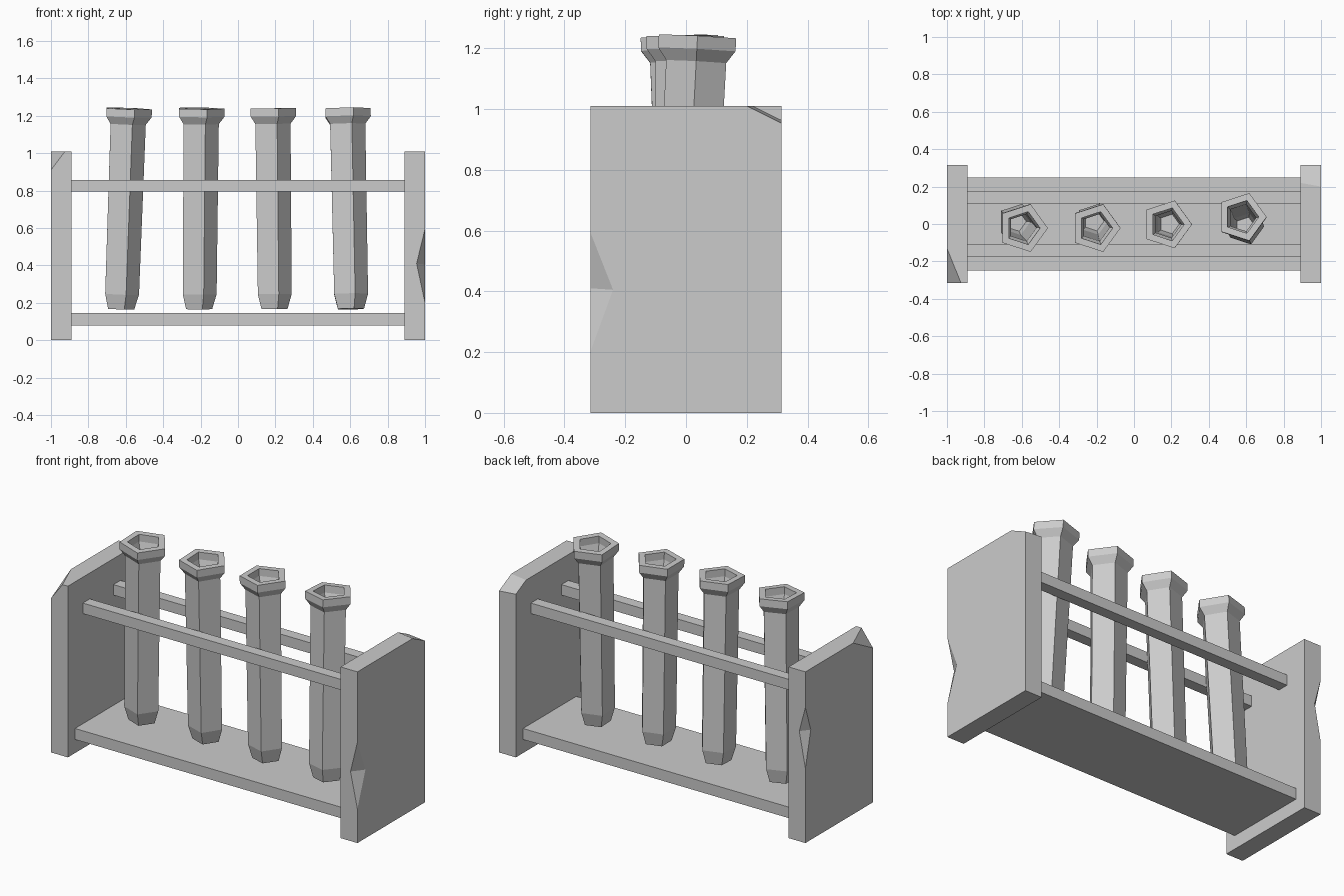
import bpy, bmesh, math
from mathutils import Vector, Matrix

if "Cube" in bpy.data.objects:
    bpy.data.objects.remove(bpy.data.objects["Cube"])


def make_object(name, bm):
    bmesh.ops.recalc_face_normals(bm, faces=bm.faces)
    mesh = bpy.data.meshes.new(name)
    bm.to_mesh(mesh)
    bm.free()
    obj = bpy.data.objects.new(name, mesh)
    bpy.context.collection.objects.link(obj)
    return obj


def box_bmesh(x0, x1, y0, y1, z0, z1):
    bm = bmesh.new()
    bmesh.ops.create_cube(bm, size=1)
    for v in bm.verts:
        v.co = Vector(((x0 + x1) / 2 + v.co.x * (x1 - x0),
                       (y0 + y1) / 2 + v.co.y * (y1 - y0),
                       (z0 + z1) / 2 + v.co.z * (z1 - z0)))
    return bm


def chip_corner(bm, a, b, c):
    """Slice the mesh with the plane through three points, drop the upper side."""
    a, b, c = Vector(a), Vector(b), Vector(c)
    n = (b - a).cross(c - a).normalized()
    if n.z < 0:
        n = -n
    geom = bm.verts[:] + bm.edges[:] + bm.faces[:]
    cut = bmesh.ops.bisect_plane(bm, geom=geom, plane_co=a, plane_no=n, clear_outer=True)
    edges = [e for e in cut["geom_cut"] if isinstance(e, bmesh.types.BMEdge)]
    bmesh.ops.holes_fill(bm, edges=edges, sides=0)


def notch_edge(panel, top, bottom, p, q):
    """Cut a two-faced dent into a vertical edge; the wedge grows outwards past the panel."""
    p, q = Vector(p), Vector(q)
    mid = (p + q) / 2
    bm = bmesh.new()
    for co in (Vector(top), Vector(bottom), p, q):
        bm.verts.new(mid + (co - mid) * 2)
    bmesh.ops.convex_hull(bm, input=bm.verts)
    cutter = make_object(panel.name + "_notch_cutter", bm)
    cutter.hide_render = True
    cutter.display_type = 'WIRE'
    mod = panel.modifiers.new("notch", 'BOOLEAN')
    mod.operation = 'DIFFERENCE'
    mod.solver = 'EXACT'
    mod.object = cutter


# End panels with a chipped top corner and a dented edge
W, H = 0.315, 1.01
bm = box_bmesh(-1, -0.89, -W, W, 0, H)
chip_corner(bm, (-1, -W, 0.91), (-0.925, -W, H), (-1, -0.13, H))
left = make_object("left_panel", bm)
notch_edge(left, (-1, W, 0.80), (-1, W, 0.44), (-0.96, W, 0.65), (-1, W - 0.05, 0.65))

bm = box_bmesh(0.89, 1, -W, W, 0, H)
chip_corner(bm, (1, 0.20, H), (1, W, 0.953), (0.89, 0.22, H))
right = make_object("right_panel", bm)
notch_edge(right, (1, -W, 0.595), (1, -W, 0.20), (0.955, -W, 0.41), (1, -0.24, 0.405))

# Bottom shelf and the two upper rails
make_object("bottom_shelf", box_bmesh(-0.89, 0.89, -0.248, 0.248, 0.08, 0.145))
make_object("front_rail", box_bmesh(-0.89, 0.89, -0.175, -0.11, 0.795, 0.857))
make_object("back_rail", box_bmesh(-0.89, 0.89, 0.11, 0.175, 0.795, 0.857))

# Five-sided tubes: (radius, height) from the outer base over the rim to the inner floor
PROFILE = [(0.077, 0), (0.100, 0.08), (0.104, 0.99), (0.134, 1.03), (0.134, 1.073),
           (0.092, 1.073), (0.092, 1.03), (0.076, 0.99), (0.074, 0.10), (0.055, 0.04)]


def make_tube(name, base, top):
    base, top = Vector(base), Vector(top)
    bm = bmesh.new()
    rings = []
    for r, z in PROFILE:
        rings.append([bm.verts.new((r * math.cos(i * math.tau / 5),
                                    r * math.sin(i * math.tau / 5), z)) for i in range(5)])
    for lo, hi in zip(rings, rings[1:]):
        for i in range(5):
            j = (i + 1) % 5
            bm.faces.new((lo[i], lo[j], hi[j], hi[i]))
    bm.faces.new(rings[0])
    bm.faces.new(rings[-1])
    tilt = Vector((0, 0, 1)).rotation_difference(top - base).to_matrix().to_4x4()
    bm.transform(Matrix.Translation(base) @ tilt)
    make_object(name, bm)


# Each tube leans a little differently: base and rim centres
TUBES = [((-0.632, 0.015), (-0.594, -0.022)),
         ((-0.215, 0.017), (-0.206, -0.022)),
         ((0.188, 0.0), (0.176, -0.002)),
         ((0.597, -0.018), (0.575, 0.038))]
for i, (b, t) in enumerate(TUBES, 1):
    make_tube(f"test_tube_{i}", (*b, 0.167), (*t, 1.24))
